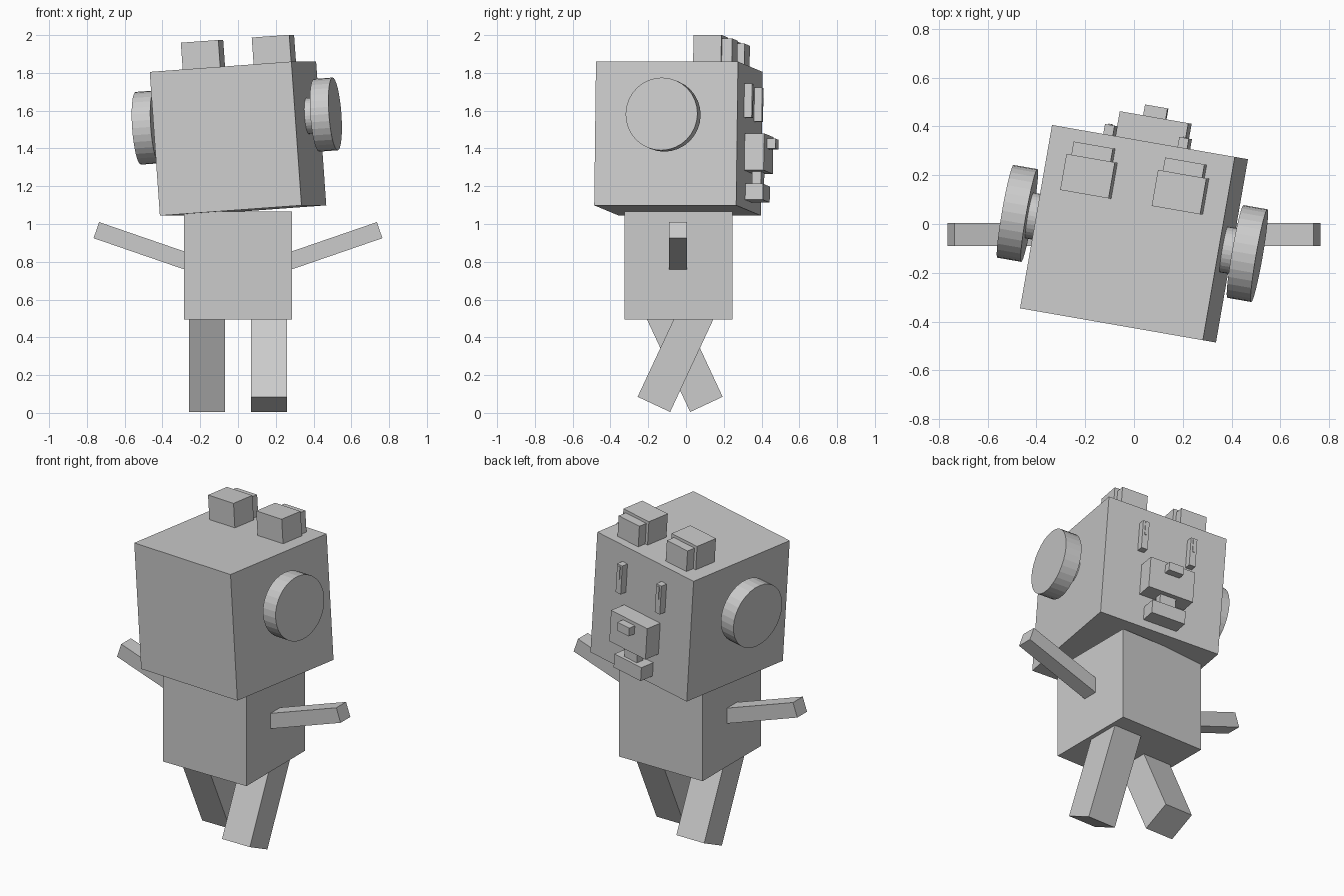
import bpy, bmesh
from math import radians
from mathutils import Matrix, Vector

cube = bpy.data.objects.get("Cube")
if cube:
    bpy.data.objects.remove(cube, do_unlink=True)

grey = bpy.data.materials.new("plain grey")
grey.use_nodes = True
COLOUR = (0.6, 0.6, 0.6, 1)
grey.diffuse_color = COLOUR
grey.node_tree.nodes["Principled BSDF"].inputs["Base Color"].default_value = COLOUR


def finish(name, bm, matrix):
    mesh = bpy.data.meshes.new(name)
    bm.to_mesh(mesh)
    bm.free()
    mesh.materials.append(grey)
    obj = bpy.data.objects.new(name, mesh)
    obj.matrix_world = matrix
    bpy.context.collection.objects.link(obj)


def box(name, x, y, z, frame=Matrix()):
    """Box spanning the (low, high) ranges x, y and z inside a frame."""
    bm = bmesh.new()
    bmesh.ops.create_cube(bm, size=1)
    size = [hi - lo for lo, hi in (x, y, z)]
    centre = Vector([(lo + hi) / 2 for lo, hi in (x, y, z)])
    bmesh.ops.scale(bm, vec=size, verts=bm.verts)
    finish(name, bm, frame @ Matrix.Translation(centre))


def disc(name, radius, x0, x1, z, frame):
    """Flat cylinder lying along the x axis of a frame."""
    bm = bmesh.new()
    bmesh.ops.create_cone(bm, cap_ends=True, segments=32, radius1=radius,
                          radius2=radius, depth=abs(x1 - x0))
    turn = Matrix.Rotation(radians(90), 4, 'Y')
    finish(name, bm, frame @ Matrix.Translation(((x0 + x1) / 2, 0, z)) @ turn)


def span(centre, half):
    return (centre - half, centre + half)


# Body
MID_Y = -0.04
box("body", span(0, 0.285), span(MID_Y, 0.285), (0.495, 1.065))

# Tilted, turned head
head = (Matrix.Translation((0, MID_Y, 1.452))
        @ Matrix.Rotation(radians(-9.9), 4, 'Z')
        @ Matrix.Rotation(radians(-4.1), 4, 'Y'))
H = 0.3815
box("head", span(0, H), span(0, H), span(0, H), head)

# Muzzle, nose, tooth and jaw on the face
box("muzzle", span(0, 0.143), (H, 0.485), (-0.178, 0.018), head)
box("nose", span(0, 0.047), (0.485, 0.53), (-0.055, -0.003), head)
box("tooth", span(0, 0.05), (0.407, 0.455), (-0.247, -0.178), head)
box("jaw", span(0, 0.107), (H, 0.476), (-0.332, -0.247), head)

for side, s in (("left", 1), ("right", -1)):
    # Eyes
    box(side + "_eye", span(s * 0.155, 0.02), (H, 0.423), (0.1, 0.28), head)
    box(side + "_pupil", span(s * 0.155, 0.006), (0.423, 0.427), (0.19, 0.27), head)
    # Tufts on top of the head
    box(side + "_tuft", span(s * 0.191, 0.101), (0.125, 0.275), (H, 0.53), head)
    box(side + "_tuft_step", span(s * 0.191, 0.082), (0.275, 0.33), (H, 0.512), head)
    # Round ears on hubs
    disc(side + "_ear_hub", 0.095, s * H, s * 0.43, 0.093, head)
    disc(side + "_ear", 0.193, s * 0.43, s * 0.53, 0.093, head)
    # Raised arms, measured from the hand end
    arm = (Matrix.Translation((s * 0.75, -0.0425, 0.9675))
           @ Matrix.Rotation(radians(-19 * s), 4, 'Y'))
    box(side + "_arm", sorted((0, -s * 0.57)), span(0, 0.0475), span(0, 0.045), arm)
    # Striding legs, measured from the foot end
    leg = (Matrix.Translation((s * 0.165, -0.031 - s * 0.139, 0.045))
           @ Matrix.Rotation(radians(-25 * s), 4, 'X'))
    box(side + "_leg", span(0, 0.095), span(0, 0.095), (0, 0.62), leg)
